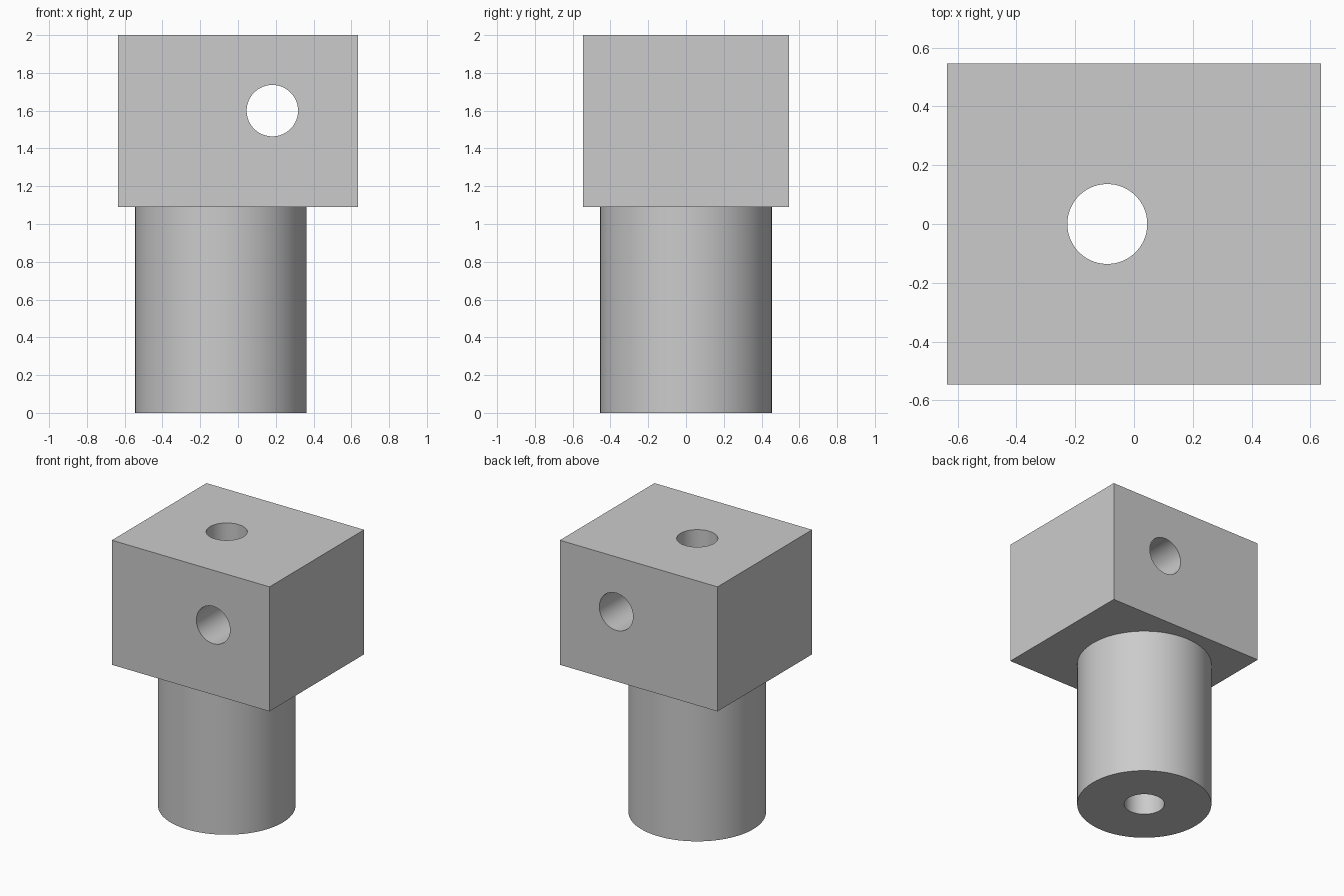
import bpy
import math

default_cube = bpy.data.objects.get("Cube")
if default_cube:
    bpy.data.objects.remove(default_cube, do_unlink=True)

U = 1 / 11  # one design unit
GREY = (0.6, 0.6, 0.6, 1)

steel = bpy.data.materials.new("plain grey")
steel.use_nodes = True
steel.diffuse_color = GREY
steel.node_tree.nodes["Principled BSDF"].inputs["Base Color"].default_value = GREY


def rod(name, radius, length, location, rotation=(0, 0, 0), sides=96):
    bpy.ops.mesh.primitive_cylinder_add(vertices=sides, radius=radius, depth=length,
                                        location=location, rotation=rotation)
    obj = bpy.context.object
    obj.name = name
    obj.data.materials.append(steel)
    return obj


def combine(target, tool, operation):
    """Apply a boolean and discard the tool."""
    mod = target.modifiers.new(operation.title(), "BOOLEAN")
    mod.operation = operation
    mod.solver = "EXACT"
    mod.object = tool
    bpy.context.view_layer.objects.active = target
    bpy.ops.object.modifier_apply(modifier=mod.name)
    tool.hide_render = True
    bpy.data.objects.remove(tool, do_unlink=True)


# Rectangular head
bpy.ops.mesh.primitive_cube_add(size=1, location=(0, 0, 17 * U))
body = bpy.context.object
body.name = "block_with_shank"
body.scale = (14 * U, 12 * U, 10 * U)
bpy.ops.object.transform_apply(location=True, rotation=True, scale=True)
body.data.materials.append(steel)

# Round shank, overlapping into the head
combine(body, rod("shank", 5 * U, 14 * U, (-U, 0, 7 * U)), "UNION")

# Full-length bore and the cross hole beside it
hole = 0.136
combine(body, rod("bore_cutter", hole, 3, (-U, 0, 1)), "DIFFERENCE")
combine(body, rod("cross_hole_cutter", hole, 2, (2 * U, 0, 1.6),
                  (math.pi / 2, 0, 0)), "DIFFERENCE")

# Smooth curved walls, crisp edges
bpy.ops.object.select_all(action="DESELECT")
body.select_set(True)
bpy.context.view_layer.objects.active = body
bpy.ops.object.shade_smooth_by_angle(angle=math.radians(30))
